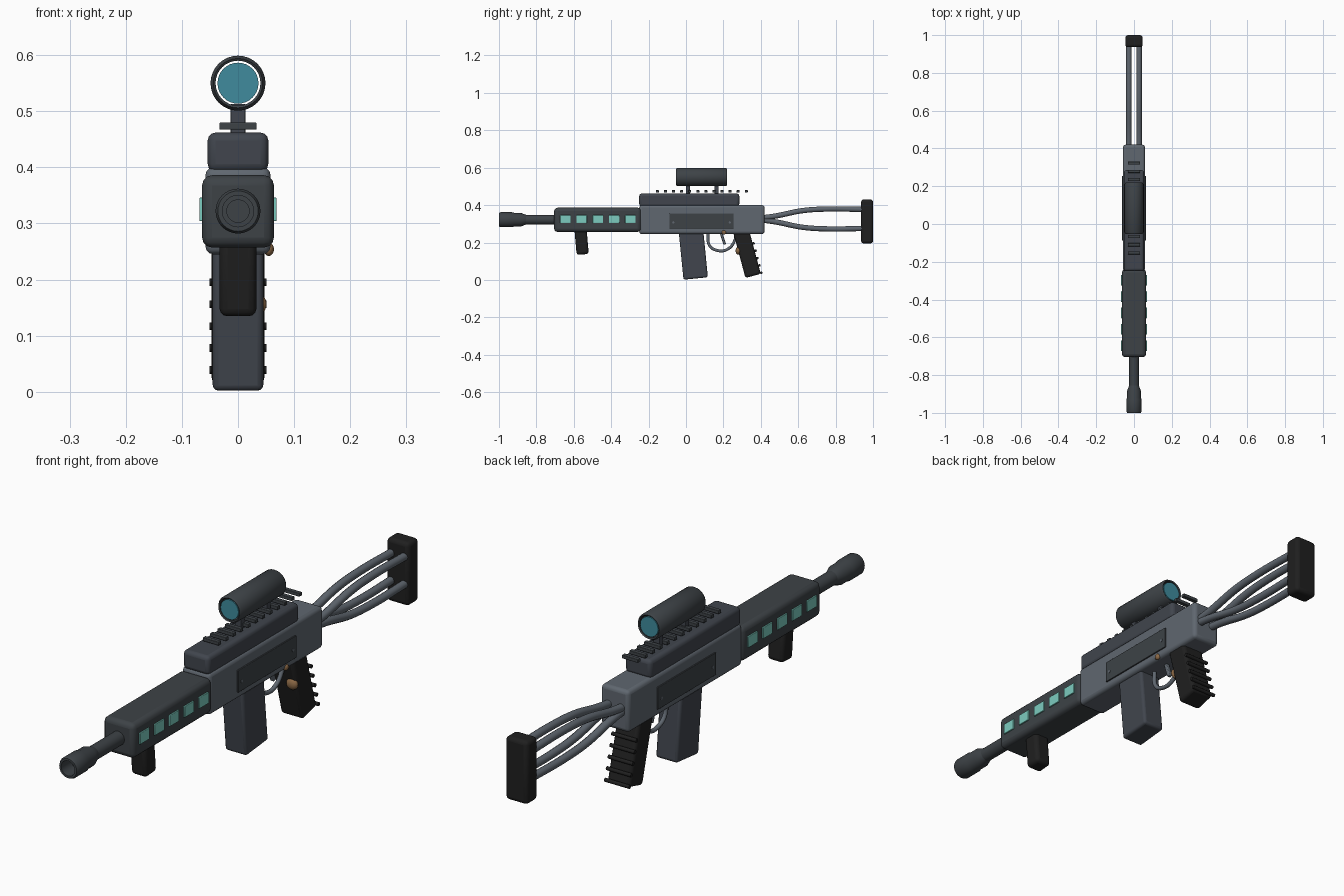
import bpy, bmesh, math
from mathutils import Matrix, Vector

if "Cube" in bpy.data.objects:
    bpy.data.objects.remove(bpy.data.objects["Cube"])


def mat(name, r, g, b):
    m = bpy.data.materials.new(name)
    m.diffuse_color = (r, g, b, 1)
    m.use_nodes = True
    m.node_tree.nodes["Principled BSDF"].inputs["Base Color"].default_value = m.diffuse_color
    return m


GREY = mat("receiver grey", .115, .135, .16)
DARK = mat("dark metal", .047, .055, .062)
GUN = mat("gunmetal blue", .052, .06, .075)
BLACK = mat("black rubber", .014, .014, .014)
TEAL = mat("glow teal", .2, .6, .52)
LENS = mat("lens blue", .05, .26, .34)
BROWN = mat("bronze", .26, .14, .06)


def finish(name, bm, material, bevel=0, seg=3):
    me = bpy.data.meshes.new(name)
    bmesh.ops.recalc_face_normals(bm, faces=bm.faces)
    bm.to_mesh(me)
    bm.free()
    ob = bpy.data.objects.new(name, me)
    bpy.context.collection.objects.link(ob)
    me.materials.append(material)
    if bevel:
        mod = ob.modifiers.new("bevel", 'BEVEL')
        mod.width, mod.segments = bevel, seg
    bpy.ops.object.select_all(action='DESELECT')
    ob.select_set(True)
    bpy.context.view_layer.objects.active = ob
    bpy.ops.object.shade_smooth_by_angle(angle=math.radians(35))
    return ob


def box(name, x, y, z, material, bevel=0, tilt=0):
    """Box from (min, max) ranges, tilted in degrees about its x axis."""
    bm = bmesh.new()
    bmesh.ops.create_cube(bm, size=1)
    for v in bm.verts:
        v.co = Vector([v.co[i] * (r[1] - r[0]) for i, r in enumerate((x, y, z))])
    ob = finish(name, bm, material, bevel)
    ob.location = [sum(r) / 2 for r in (x, y, z)]
    ob.rotation_euler.x = math.radians(tilt)
    return ob


def lathe(name, profile, centre, material, axis='Y', closed=False, n=32):
    """Spin (radius, position) points around the y or x axis."""
    bm = bmesh.new()
    rings = []
    for r, p in profile:
        ring = []
        for i in range(n):
            a = 2 * math.pi * i / n
            c, s = r * math.cos(a), r * math.sin(a)
            ring.append(bm.verts.new((c, p, s) if axis == 'Y' else (p, c, s)))
        rings.append(ring)
    pairs = list(zip(rings, rings[1:])) + ([(rings[-1], rings[0])] if closed else [])
    for a, b in pairs:
        for i in range(n):
            bm.faces.new((a[i], a[(i + 1) % n], b[(i + 1) % n], b[i]))
    if not closed:
        bm.faces.new(rings[0])
        bm.faces.new(rings[-1])
    ob = finish(name, bm, material)
    ob.location = centre
    return ob


def tube(name, pts, r, material):
    cu = bpy.data.curves.new(name, 'CURVE')
    cu.dimensions = '3D'
    cu.bevel_depth, cu.bevel_resolution, cu.resolution_u = r, 3, 8
    cu.use_fill_caps = True
    sp = cu.splines.new('BEZIER')
    sp.bezier_points.add(len(pts) - 1)
    for bp, p in zip(sp.bezier_points, pts):
        bp.co = p
        bp.handle_left_type = bp.handle_right_type = 'AUTO'
    cu.materials.append(material)
    ob = bpy.data.objects.new(name, cu)
    bpy.context.collection.objects.link(ob)
    return ob


def blob(name, centre, size, material):
    bm = bmesh.new()
    bmesh.ops.create_uvsphere(bm, u_segments=20, v_segments=12, radius=1)
    bmesh.ops.scale(bm, vec=size, verts=bm.verts)
    finish(name, bm, material).location = centre


# Main body
box("receiver", (-.058, .058), (-.25, .42), (.245, .4), GREY, .014)
box("upper_housing", (-.054, .054), (-.25, .285), (.392, .462), GUN, .014)
box("handguard", (-.064, .064), (-.705, -.24), (.257, .386), DARK, .018)

# Side plates with screws, and glowing windows
for s, side in ((1, "right"), (-1, "left")):
    box("side_plate_" + side, sorted((s * .056, s * .063)), (-.088, .254), (.272, .355), DARK, .002)
    for y in (-.068, .234):
        lathe("plate_screw_" + side, [(.006, s * .06), (.006, s * .0645)],
              (0, y, .308), GREY, 'X', n=12)
    for i in range(5):
        y = -.645 + i * .087
        box("window_" + side, sorted((s * .06, s * .069)), (y - .028, y + .028),
            (.304, .346), TEAL, .002)

# Barrel and hollow muzzle
lathe("barrel", [(.026, -.92), (.026, -.69)], (0, 0, .322), DARK)
lathe("muzzle", [(.028, -.94), (.028, -1), (.036, -1), (.04, -.992), (.04, -.93), (.037, -.92),
                 (.037, -.885), (.026, -.855), (.02, -.855), (.02, -.94)],
      (0, 0, .322), DARK, closed=True)

# Accessory rail
for i in range(12):
    y = -.153 + i * .0432
    box("rail_tooth", (-.033, .033), (y - .008, y + .008), (.467, .48), DARK, .002)

# Scope: open tube, two lenses, two posts
lathe("scope_tube", [(.04, -.05), (.044, -.053), (.049, -.045), (.049, .212), (.044, .22),
                     (.04, .217)], (0, 0, .55), DARK, closed=True)
for y in (-.046, .213):
    lathe("scope_lens", [(.0365, y - .004), (.0365, y + .004)], (0, 0, .55), LENS)
for y in (.01, .163):
    box("scope_post", (-.013, .013), (y - .011, y + .011), (.46, .513), GUN, .002)

# Magazine and foregrip
box("magazine", (-.045, .045), (-.027, .104), (.007, .277), GUN, .01, 5.7)
box("foregrip", (-.033, .033), (-.591, -.526), (.136, .28), BLACK, .014, 5)

# Pistol grip with ridges across its back
tilt = math.radians(15)
box("pistol_grip", (-.047, .047), (.2815, .3665), (.017, .287), BLACK, .012, 15)
for i in range(5):
    p = Matrix.Rotation(tilt, 3, 'X') @ Vector((0, .047, -.13 + i * .0405))
    lathe("grip_ridge", [(.007, -.051), (.007, .051)], p + Vector((0, .324, .152)), BLACK, 'X', n=12)
blob("grip_button", (.028, .279, .156), (.023, .014, .021), BROWN)
blob("selector_button", (.055, .203, .254), (.009, .012, .012), BROWN)

# Trigger and guard
tube("trigger_guard", [(0, .118, .25), (0, .125, .185), (0, .165, .158), (0, .22, .163),
                       (0, .26, .21), (0, .265, .25)], .008, GREY)
box("trigger", (-.008, .008), (.19, .204), (.188, .255), GREY, .003, 18)

# Skeleton stock: four bent tubes and a butt pad
for x in (-.027, .027):
    for s in (1, -1):
        pts = [(.4, .005), (.48, .016), (.62, .044), (.75, .053), (.95, .051)]
        tube("stock_tube", [(x, y, .326 + s * h) for y, h in pts], .0148, GREY)
box("butt_pad", (-.046, .046), (.936, 1), (.195, .43), BLACK, .014)
